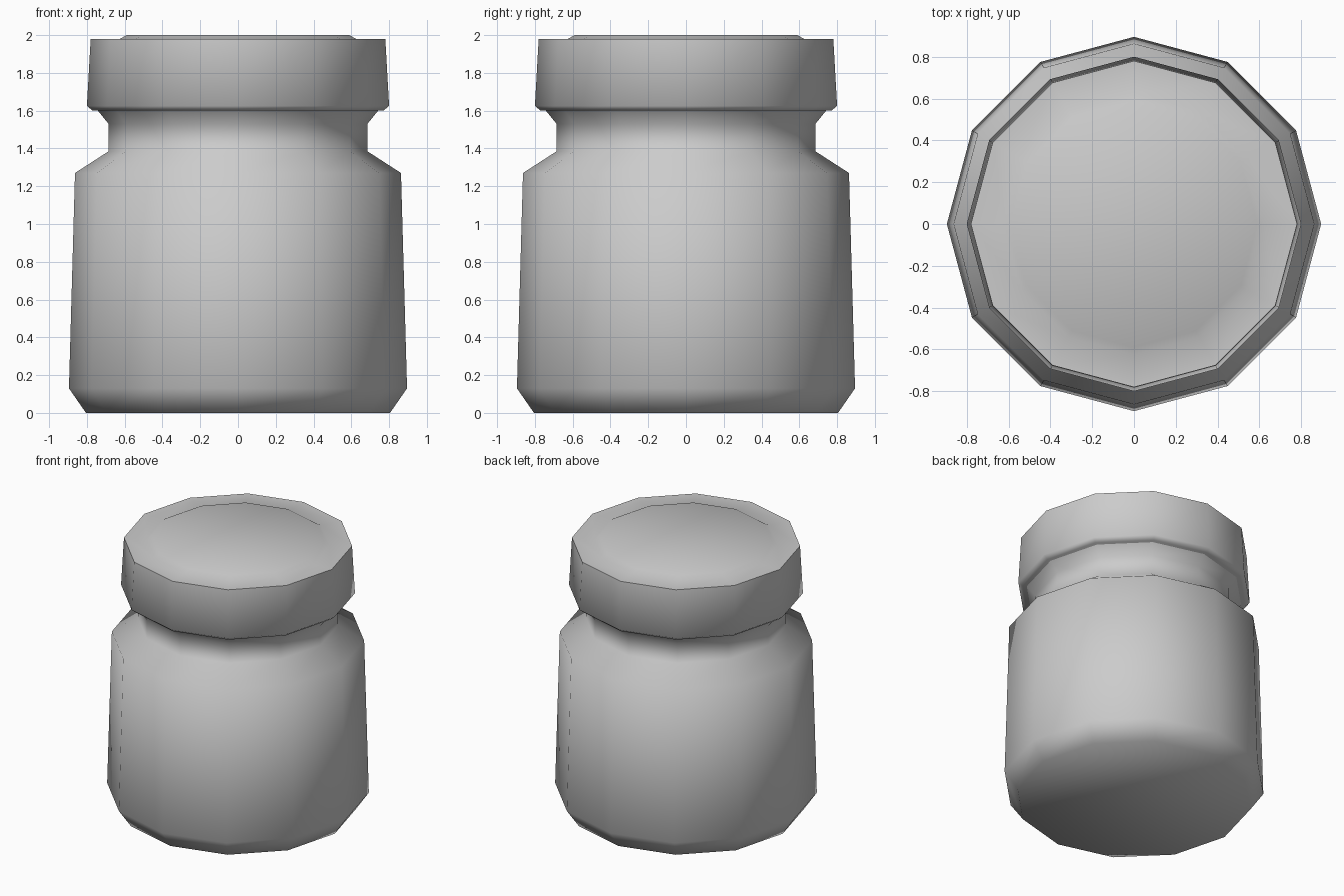
import bpy, bmesh, math

if "Cube" in bpy.data.objects:
    bpy.data.objects.remove(bpy.data.objects["Cube"])

SIDES = 12


def lathe(name, profile, smooth_angle):
    """Revolve (radius, z) points into a closed 12-sided solid."""
    bm = bmesh.new()
    rings = []
    for r, z in profile:
        rings.append([bm.verts.new((r * math.cos(2 * math.pi * i / SIDES),
                                    r * math.sin(2 * math.pi * i / SIDES), z))
                      for i in range(SIDES)])
    for low, high in zip(rings, rings[1:]):
        for i in range(SIDES):
            j = (i + 1) % SIDES
            bm.faces.new((low[i], low[j], high[j], high[i]))
    bm.faces.new(rings[0][::-1])
    bm.faces.new(rings[-1])
    bmesh.ops.recalc_face_normals(bm, faces=bm.faces)
    mesh = bpy.data.meshes.new(name)
    bm.to_mesh(mesh)
    bm.free()
    obj = bpy.data.objects.new(name, mesh)
    bpy.context.collection.objects.link(obj)
    bpy.ops.object.select_all(action='DESELECT')
    obj.select_set(True)
    bpy.context.view_layer.objects.active = obj
    bpy.ops.object.shade_smooth_by_angle(angle=math.radians(smooth_angle))
    return obj


# Jar body: chamfered base, slightly tapered wall, shoulder, neck and flared rim
lathe("jar_body", [(0.805, 0), (0.895, 0.13), (0.863, 1.27), (0.685, 1.385),
                   (0.685, 1.53), (0.75, 1.61)], 65)

# Lid: chamfered lower edge, tapered side, shallow raised disc on top
lathe("jar_lid", [(0.77, 1.6), (0.80, 1.625), (0.78, 1.98),
                  (0.625, 1.98), (0.59, 2.0)], 70)
